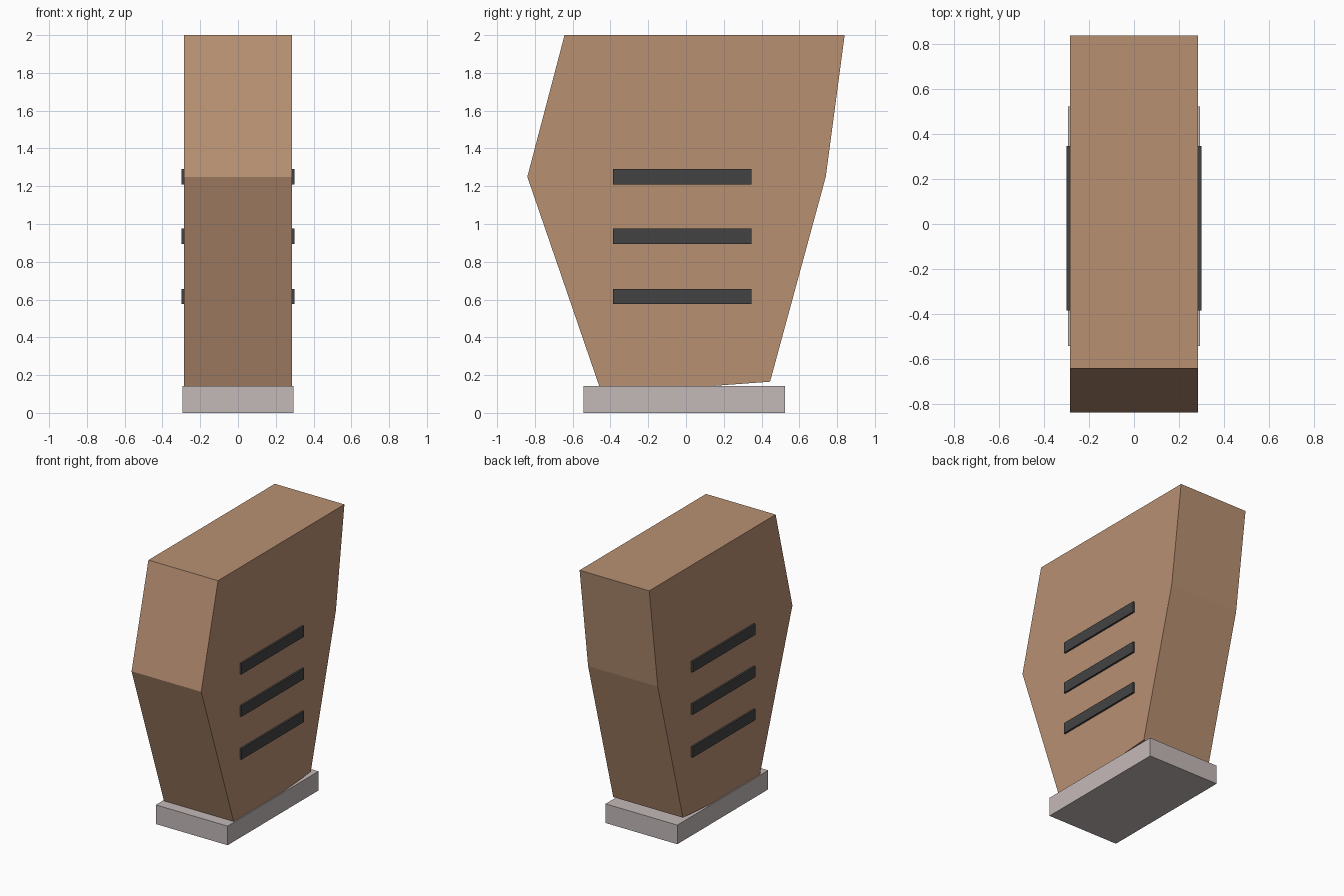
import bpy, bmesh

if "Cube" in bpy.data.objects:
    bpy.data.objects.remove(bpy.data.objects["Cube"])


def material(name, rgb):
    m = bpy.data.materials.new(name)
    m.diffuse_color = (*rgb, 1)
    m.use_nodes = True
    m.node_tree.nodes["Principled BSDF"].inputs["Base Color"].default_value = m.diffuse_color
    return m


def prism(name, profile, x0, x1, mat):
    """Extrude a (y, z) profile along x."""
    bm = bmesh.new()
    face = bm.faces.new([bm.verts.new((x0, y, z)) for y, z in profile])
    ext = bmesh.ops.extrude_face_region(bm, geom=[face])
    verts = [g for g in ext["geom"] if isinstance(g, bmesh.types.BMVert)]
    bmesh.ops.translate(bm, verts=verts, vec=(x1 - x0, 0, 0))
    bmesh.ops.recalc_face_normals(bm, faces=bm.faces)
    me = bpy.data.meshes.new(name)
    bm.to_mesh(me)
    bm.free()
    me.materials.append(mat)
    ob = bpy.data.objects.new(name, me)
    bpy.context.collection.objects.link(ob)
    return ob


def rect(y0, y1, z0, z1):
    return [(y0, z0), (y1, z0), (y1, z1), (y0, z1)]


tan = material("tan", (0.48, 0.28, 0.17))
grey = material("warm grey", (0.55, 0.485, 0.48))
dark = material("charcoal", (0.055, 0.055, 0.055))

# Tapered body, its slanted underside sunk into the base plate
body_profile = [(-0.445, 0.10), (0.445, 0.165), (0.74, 1.25),
                (0.84, 2.0), (-0.643, 2.0), (-0.84, 1.25)]
prism("body", body_profile, -0.286, 0.286, tan)

# Base plate
prism("base_plate", rect(-0.543, 0.523, 0, 0.142), -0.295, 0.295, grey)

# Three raised grip bars on each side
for side, label in ((1, "right"), (-1, "left")):
    for i, z in enumerate((0.617, 0.935, 1.25)):
        prism(f"grip_bar_{label}_{i + 1}", rect(-0.386, 0.347, z - 0.04, z + 0.04),
              side * 0.27, side * 0.30, dark)
